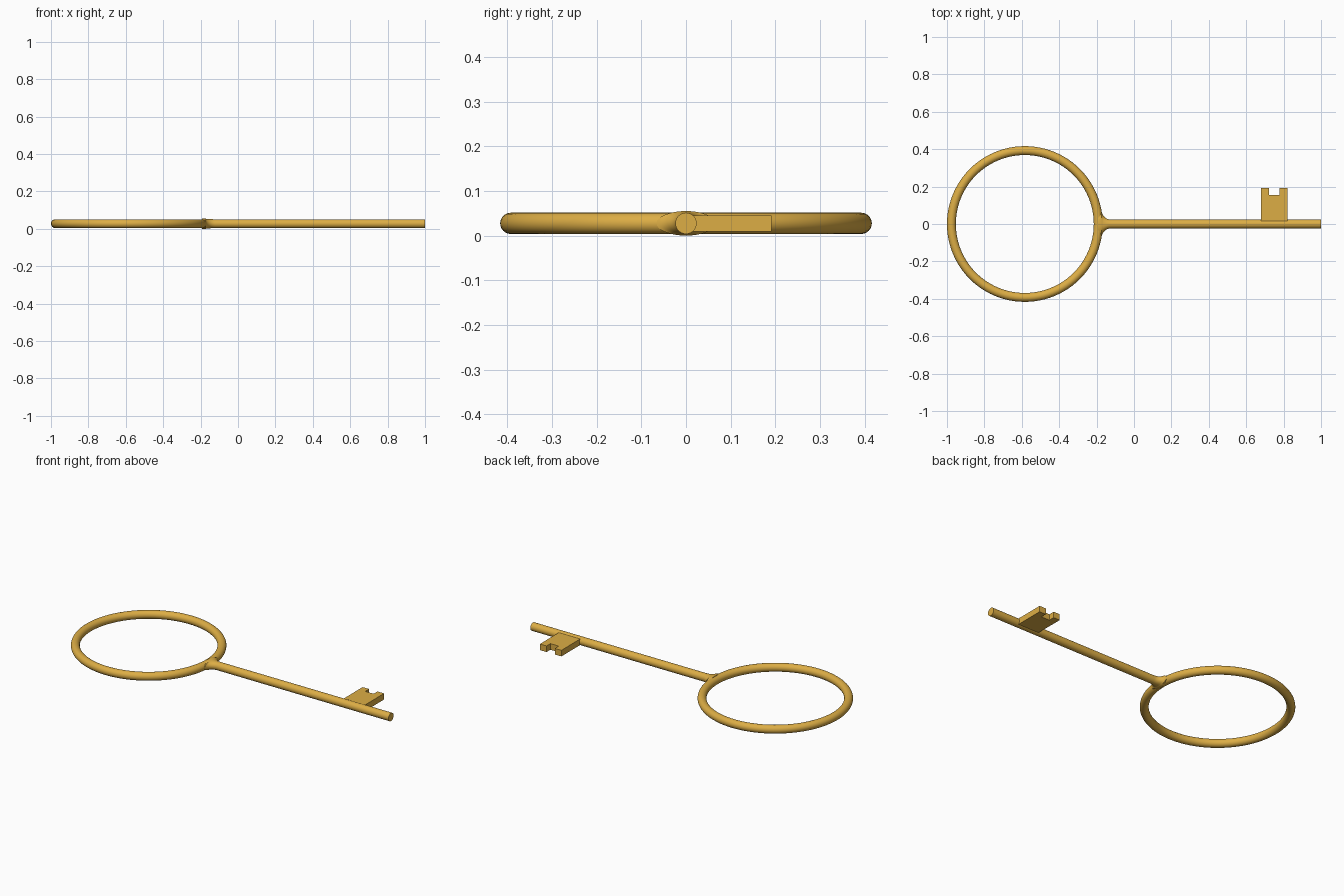
import bpy, bmesh, math

if "Cube" in bpy.data.objects:
    bpy.data.objects.remove(bpy.data.objects["Cube"])

Z = 0.0275            # height of the key's centre plane
R, T = 0.3925, 0.0238 # bow ring radius and rod thickness
RING_X = -0.5837

gold = bpy.data.materials.new("gold")
gold.diffuse_color = (0.72, 0.42, 0.06, 1)
gold.use_nodes = True
gold.node_tree.nodes["Principled BSDF"].inputs["Base Color"].default_value = gold.diffuse_color


def finish(obj, name, smooth=True):
    obj.name = name
    obj.data.materials.append(gold)
    if smooth:
        bpy.ops.object.select_all(action='DESELECT')
        obj.select_set(True)
        bpy.context.view_layer.objects.active = obj
        bpy.ops.object.shade_smooth_by_angle(angle=math.radians(35))


def from_bmesh(bm, name, smooth=True):
    bmesh.ops.recalc_face_normals(bm, faces=bm.faces[:])
    mesh = bpy.data.meshes.new(name)
    bm.to_mesh(mesh)
    bm.free()
    obj = bpy.data.objects.new(name, mesh)
    bpy.context.collection.objects.link(obj)
    finish(obj, name, smooth)


# Bow: round ring handle
bpy.ops.mesh.primitive_torus_add(location=(RING_X, 0, Z), major_radius=R, minor_radius=T,
                                 major_segments=96, minor_segments=24)
finish(bpy.context.object, "bow_ring")

# Shank and flared neck: elliptical sections lofted along x
fillet = 0.05
cy = T + fillet
cx = RING_X + math.sqrt((R + T + fillet) ** 2 - cy ** 2)
sections = [(1.0, T, T)]
for i in range(11):
    a = math.radians(81 * i / 10)
    t = i / 10
    sections.append((cx - fillet * math.sin(a), cy - fillet * math.cos(a), T + 0.0037 * t * t))
sections.append((RING_X + R, sections[-1][1], Z))

bm = bmesh.new()
N = 32
rings = [[bm.verts.new((x, w * math.cos(2 * math.pi * k / N), Z + h * math.sin(2 * math.pi * k / N)))
          for k in range(N)] for x, w, h in sections]
for a, b in zip(rings, rings[1:]):
    for k in range(N):
        bm.faces.new((a[k], a[(k + 1) % N], b[(k + 1) % N], b[k]))
bm.faces.new(rings[0])
bm.faces.new(rings[-1])
from_bmesh(bm, "shank")

# Bit: flat notched plate
outline = [(0.68, 0), (0.82, 0), (0.82, 0.192), (0.777, 0.192), (0.777, 0.156),
           (0.722, 0.156), (0.722, 0.192), (0.68, 0.192)]
bm = bmesh.new()
base = bm.faces.new([bm.verts.new((x, y, Z - 0.018)) for x, y in outline])
ext = bmesh.ops.extrude_face_region(bm, geom=[base], use_keep_orig=True)
bmesh.ops.translate(bm, vec=(0, 0, 0.036),
                    verts=[v for v in ext["geom"] if isinstance(v, bmesh.types.BMVert)])
from_bmesh(bm, "bit", smooth=False)
